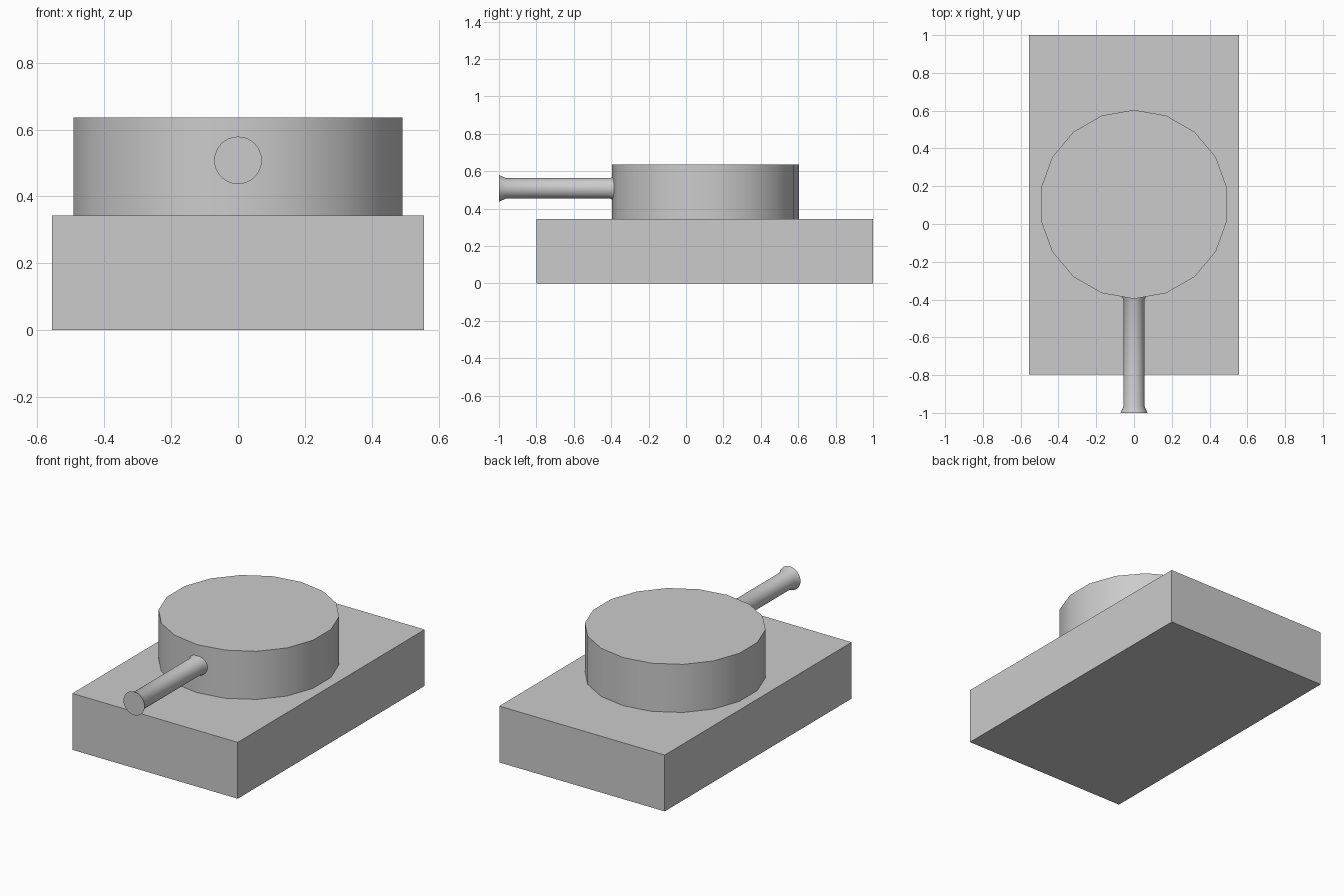
import bpy
import bmesh
import math

if "Cube" in bpy.data.objects:
    bpy.data.objects.remove(bpy.data.objects["Cube"])


def add_object(name, bm):
    bmesh.ops.recalc_face_normals(bm, faces=bm.faces)
    mesh = bpy.data.meshes.new(name)
    bm.to_mesh(mesh)
    bm.free()
    obj = bpy.data.objects.new(name, mesh)
    bpy.context.collection.objects.link(obj)
    return obj


def smooth(obj):
    bpy.ops.object.select_all(action='DESELECT')
    obj.select_set(True)
    bpy.context.view_layer.objects.active = obj
    bpy.ops.object.shade_smooth_by_angle(angle=math.radians(35))


def box(name, lo, hi):
    bm = bmesh.new()
    bmesh.ops.create_cube(bm, size=1)
    for v in bm.verts:
        v.co = [h if c > 0 else l for c, l, h in zip(v.co, lo, hi)]
    return add_object(name, bm)


def lathe(name, profile, sides, place):
    """Capped rings of (radius, distance) mapped to space by place()."""
    bm = bmesh.new()
    rings = []
    for r, d in profile:
        angles = [2 * math.pi * i / sides for i in range(sides)]
        rings.append([bm.verts.new(place(r * math.sin(a), r * math.cos(a), d))
                      for a in angles])
    for a, b in zip(rings, rings[1:]):
        for i in range(sides):
            j = (i + 1) % sides
            bm.faces.new((a[i], a[j], b[j], b[i]))
    bm.faces.new(rings[0])
    bm.faces.new(rings[-1])
    obj = add_object(name, bm)
    smooth(obj)
    return obj


# Hull
box("hull", (-0.557, -0.798, 0), (0.557, 1.0, 0.343))

# Eighteen-sided turret
lathe("turret", [(0.5, 0.343), (0.5, 0.636)], 18,
      lambda u, v, d: (u, v + 0.104, d))

# Barrel, flared at the muzzle and where it enters the turret
lathe("barrel", [(0.071, -1.0), (0.055, -0.963), (0.055, -0.405), (0.071, -0.368)],
      32, lambda u, v, d: (u, d, v + 0.508))
